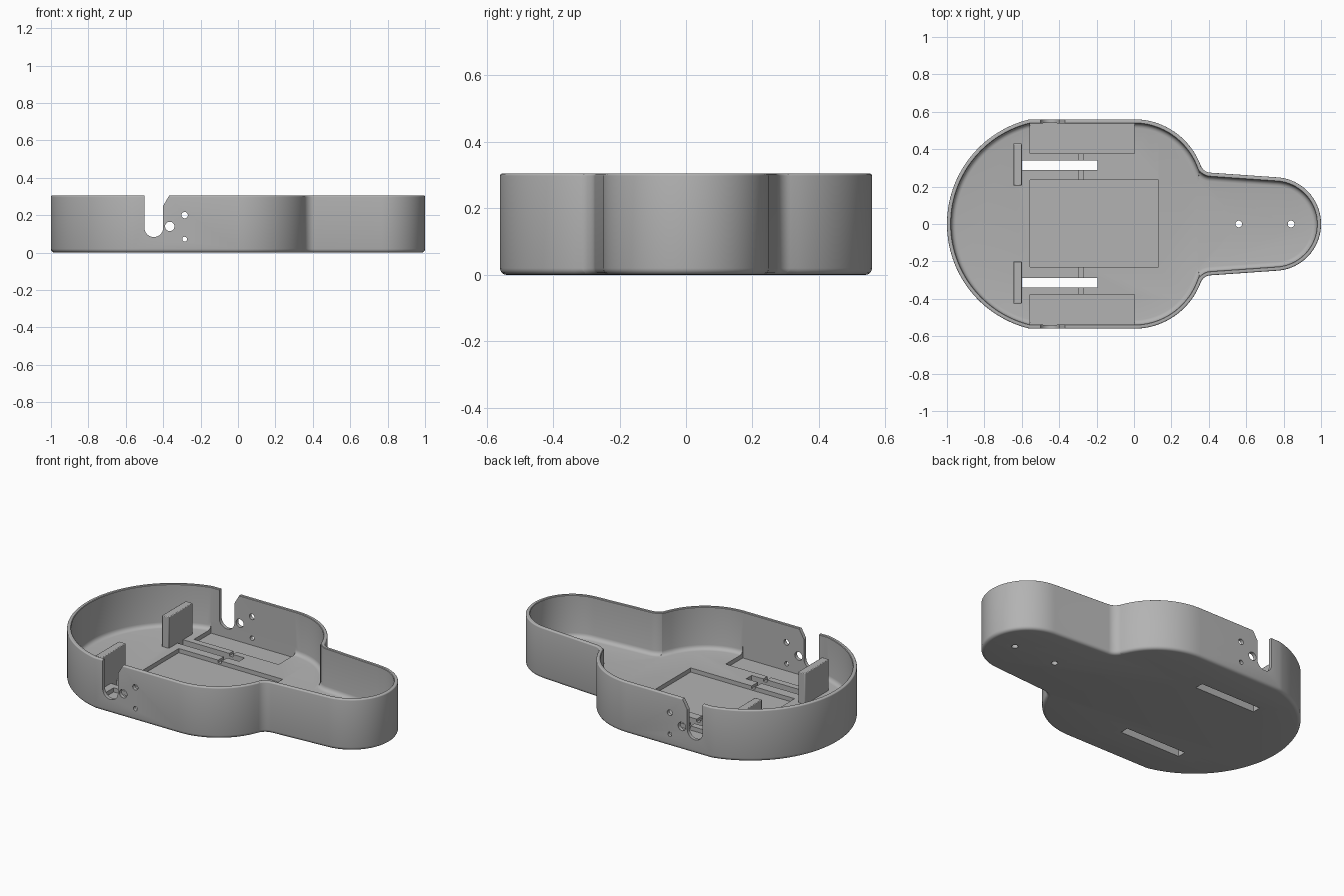
import bpy, bmesh, math
from mathutils import Vector

if "Cube" in bpy.data.objects:
    bpy.data.objects.remove(bpy.data.objects["Cube"])

HEIGHT, FLOOR, POCKET, WALL = 0.305, 0.055, 0.03, 0.022

grey = bpy.data.materials.new("plain grey")
grey.use_nodes = True
grey.diffuse_color = (0.45, 0.45, 0.45, 1)
grey.node_tree.nodes["Principled BSDF"].inputs["Base Color"].default_value = (0.45, 0.45, 0.45, 1)


def make_object(name, bm):
    bmesh.ops.recalc_face_normals(bm, faces=bm.faces)
    mesh = bpy.data.meshes.new(name)
    bm.to_mesh(mesh)
    bm.free()
    mesh.materials.append(grey)
    obj = bpy.data.objects.new(name, mesh)
    bpy.context.collection.objects.link(obj)
    return obj


def arc(cx, cy, r, a0, a1, n):
    angles = [math.radians(a0 + (a1 - a0) * i / n) for i in range(n + 1)]
    return [Vector((cx + r * math.cos(a), cy + r * math.sin(a))) for a in angles]


def loft(name, rings):
    bm = bmesh.new()
    loops = [[bm.verts.new(p) for p in ring] for ring in rings]
    for low, high in zip(loops, loops[1:]):
        for i in range(len(low)):
            j = (i + 1) % len(low)
            bm.faces.new((low[i], low[j], high[j], high[i]))
    bm.faces.new(loops[0])
    bm.faces.new(loops[-1])
    return make_object(name, bm)


def box(name, x0, x1, y0, y1, z0, z1):
    corners = [(x0, y0), (x1, y0), (x1, y1), (x0, y1)]
    return loft(name, [[(x, y, z) for x, y in corners] for z in (z0, z1)])


def prism_y(name, points):
    return loft(name, [[(x, y, z) for x, z in points] for y in (-1, 1)])


def cut(target, cutter):
    mod = target.modifiers.new("cut", "BOOLEAN")
    mod.operation = "DIFFERENCE"
    mod.solver = "EXACT"
    mod.object = cutter
    cutter.hide_render = True
    bpy.context.view_layer.objects.active = target
    bpy.ops.object.modifier_apply(modifier=mod.name)
    bpy.data.objects.remove(cutter)


# Plan outline: round nose, straight neck, concave fillet, shoulder, flat side, round tail
belly_y, belly_r, fillet_r, nose_end = 0.179, 0.381, 0.06, 86
normal = Vector((math.cos(math.radians(nose_end)), math.sin(math.radians(nose_end))))
along = Vector((normal.y, -normal.x))
belly = Vector((0, belly_y))
rise = 0.25 + 0.75 * normal.x + fillet_r - belly.dot(normal)
fillet = belly + normal * rise + along * math.sqrt((belly_r + fillet_r) ** 2 - rise ** 2)
touch = math.degrees(math.atan2(fillet.y - belly.y, fillet.x))
tail_x, tail_r = -0.425, 0.575
tail_start = 180 - math.degrees(math.asin(0.56 / tail_r))

half = arc(0.75, 0, 0.25, 0, nose_end, 20)
half += arc(fillet.x, fillet.y, fillet_r, nose_end - 180, touch - 180, 10)
half += arc(0, belly_y, belly_r, touch, 90, 18)
half += arc(tail_x, 0, tail_r, tail_start, 180, 28)
outline = half + [Vector((p.x, -p.y)) for p in reversed(half[1:-1])]


def inset_ring(d, z):
    ring = []
    for i, p in enumerate(outline):
        a = (p - outline[i - 1]).normalized()
        b = (outline[(i + 1) % len(outline)] - p).normalized()
        t = (a + b).normalized()
        q = p + Vector((-t.y, t.x)) * d / max(t.dot(a), 0.5)
        ring.append((q.x, q.y, z))
    return ring


# Wall section, from the rounded underside over the rim to the coved floor
section = []
quarter = [math.radians(a) for a in (0, 22.5, 45, 67.5, 90)]
for a in quarter:
    section.append((0.02 * (1 - math.sin(a)), 0.02 * (1 - math.cos(a))))
for a in quarter:
    section.append((0.007 * (1 - math.cos(a)), HEIGHT - 0.007 * (1 - math.sin(a))))
section.append((WALL - 0.003, HEIGHT))
section.append((WALL, HEIGHT - 0.003))
for a in quarter:
    section.append((WALL + 0.025 * (1 - math.cos(a)), FLOOR + 0.025 * (1 - math.sin(a))))
tray = loft("tray", [inset_ring(d, z) for d, z in section])
tray_parts = [tray]

# Recesses in the floor
cut(tray, box("main_recess", -0.555, 0.13, -0.23, 0.235, POCKET, 0.1))
for side in (1, -1):
    def span(a, b):
        return sorted((side * a, side * b))
    cut(tray, box("side_recess", -0.555, 0.003, *span(0.378, 0.5395), POCKET, 0.1))
    cut(tray, box("cross_groove", -0.295, -0.272, *span(0.22, 0.39), 0.04, 0.1))
    cut(tray, box("floor_slot", -0.6, -0.195, *span(0.288, 0.34), -0.1, 0.2))

# Screw holes through the nose floor
for x in (0.56, 0.84):
    circle = arc(x, 0, 0.018, 0, 345, 23)
    cut(tray, loft("nose_hole", [[(p.x, p.y, z) for p in circle] for z in (-0.1, 0.2)]))

# Open notch with one slanted edge, and round holes, through both side walls
notch = [(-0.5, 0.4)] + [tuple(p) for p in arc(-0.45, 0.133, 0.05, 180, 360, 20)]
notch += [(-0.4, 0.25), (-0.368, HEIGHT), (-0.31, 0.4)]
cut(tray, prism_y("side_notch", notch))
for x, z, r in ((-0.365, 0.14, 0.025), (-0.285, 0.2, 0.017), (-0.285, 0.072, 0.013)):
    cut(tray, prism_y("side_hole", [tuple(p) for p in arc(x, z, r, 0, 345, 23)]))

# Upright plates behind the floor slots
for name, y0, y1 in (("left_upright", 0.205, 0.43), ("right_upright", -0.425, -0.2)):
    upright = box(name, -0.645, -0.6, y0, y1, FLOOR - 0.01, 0.24)
    mod = upright.modifiers.new("soft edges", "BEVEL")
    mod.width, mod.segments = 0.004, 2
    tray_parts.append(upright)

for obj in tray_parts:
    bpy.ops.object.select_all(action="DESELECT")
    obj.select_set(True)
    bpy.context.view_layer.objects.active = obj
    bpy.ops.object.shade_smooth_by_angle(angle=math.radians(30))
